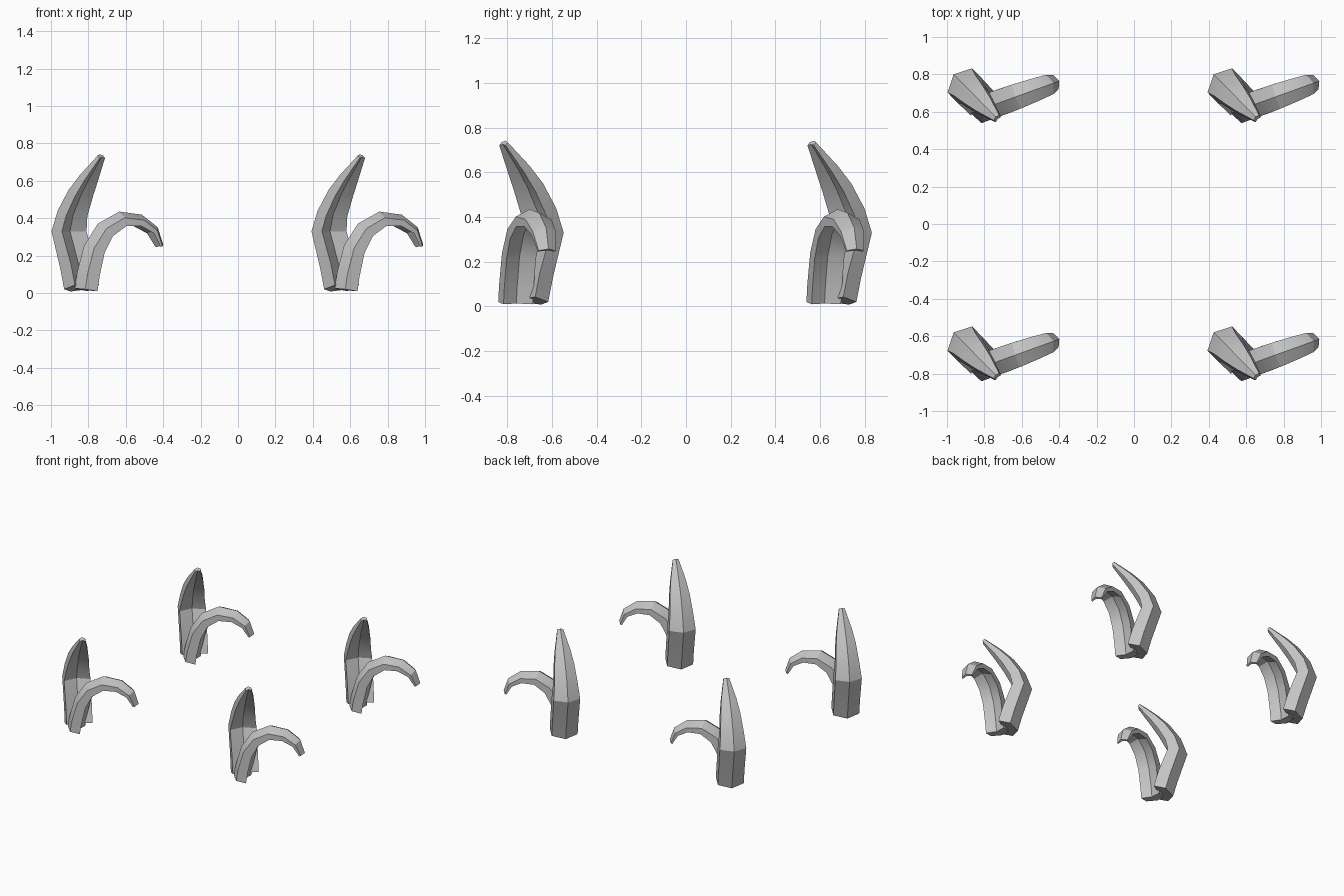
import bpy, bmesh
from mathutils import Vector

if "Cube" in bpy.data.objects:
    bpy.data.objects.remove(bpy.data.objects["Cube"], do_unlink=True)

grey = bpy.data.materials.new("plain_grey")
grey.use_nodes = True
grey.diffuse_color = (0.55, 0.55, 0.55, 1)
grey.node_tree.nodes["Principled BSDF"].inputs["Base Color"].default_value = (0.55, 0.55, 0.55, 1)


def make_blade(name, base, direction, path):
    """Sweep a ridged, hollow-backed section along (reach, height, half width, thickness)."""
    along = Vector((*direction, 0)).normalized()
    side = Vector((-along.y, along.x, 0))
    up = Vector((0, 0, 1))
    origin = Vector((*base, 0))
    centres = [origin + along * t + up * z for t, z, w, th in path]
    bm = bmesh.new()
    rings = []
    for i, (t, z, w, th) in enumerate(path):
        before = centres[max(i - 1, 0)]
        after = centres[min(i + 1, len(path) - 1)]
        if 0 < i < len(path) - 1:
            tangent = (centres[i] - before).normalized() + (after - centres[i]).normalized()
        else:
            tangent = after - before
        tangent.normalize()
        out = up * tangent.dot(along) - along * tangent.z
        # outer edge, ridge, outer edge, inner edge, valley, inner edge
        section = [(-w, 0), (0, w * 0.5), (w, 0),
                   (w, -th), (0, w * 0.35 - th), (-w, -th)]
        rings.append([bm.verts.new(centres[i] + side * a + out * b) for a, b in section])
    for low, high in zip(rings, rings[1:]):
        for j in range(6):
            k = (j + 1) % 6
            bm.faces.new((low[j], low[k], high[k], high[j]))
    # Each end is closed by two quads meeting on the ridge-valley line
    for r in (rings[0], rings[-1]):
        bm.faces.new((r[0], r[1], r[4], r[5]))
        bm.faces.new((r[1], r[2], r[3], r[4]))
    bmesh.ops.recalc_face_normals(bm, faces=bm.faces)
    mesh = bpy.data.meshes.new(name)
    bm.to_mesh(mesh)
    bm.free()
    mesh.materials.append(grey)
    obj = bpy.data.objects.new(name, mesh)
    bpy.context.collection.objects.link(obj)
    bpy.ops.object.select_all(action="DESELECT")
    obj.select_set(True)
    bpy.context.view_layer.objects.active = obj
    bpy.ops.object.shade_smooth_by_angle(angle=0.5)
    return obj


# One plant: an upright blade that bends inward and a drooping blade
tall = make_blade("upright_blade", (-0.17, 0.01), (0.7, -0.714), [
    (0, 0.02, 0.09, 0.085), (-0.03, 0.13, 0.09, 0.085), (-0.095, 0.33, 0.092, 0.08),
    (-0.06, 0.44, 0.08, 0.07), (0.01, 0.55, 0.068, 0.06), (0.08, 0.63, 0.052, 0.045),
    (0.185, 0.735, 0.02, 0.02)])
arch = make_blade("drooping_blade", (-0.145, -0.085), (0.94, 0.34), [
    (0, 0.02, 0.07, 0.07), (0.012, 0.1, 0.07, 0.07), (0.05, 0.24, 0.07, 0.065),
    (0.12, 0.345, 0.07, 0.055), (0.225, 0.402, 0.068, 0.045), (0.335, 0.39, 0.062, 0.035),
    (0.415, 0.335, 0.055, 0.025), (0.45, 0.25, 0.04, 0.012)])

# Four identical plants on a square
for n, (x, y) in enumerate([(-1, -1), (1, -1), (-1, 1), (1, 1)]):
    for blade in (tall, arch):
        obj = blade
        if n:
            obj = blade.copy()
            bpy.context.collection.objects.link(obj)
        obj.location = (x * 0.695, y * 0.69, 0)
